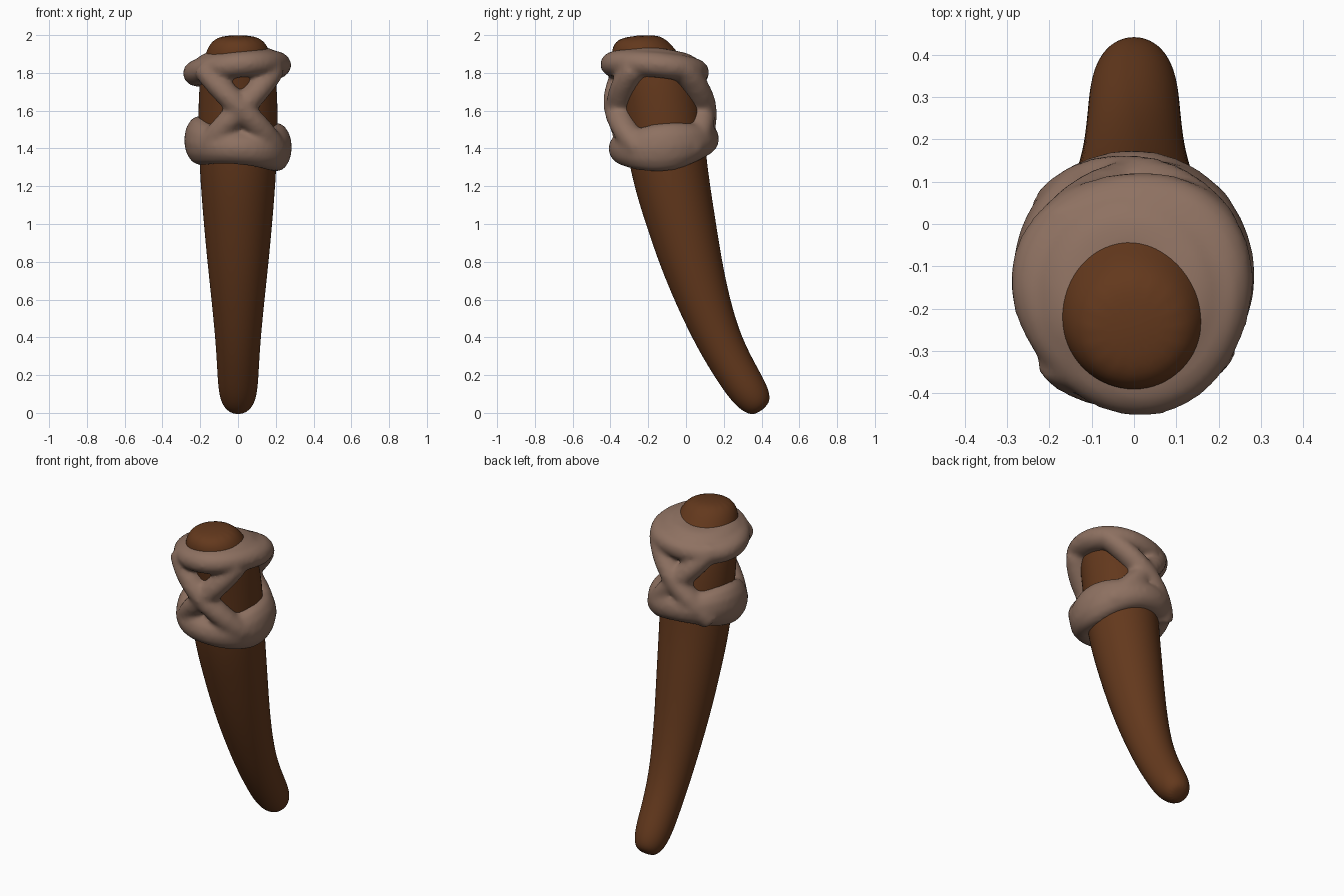
import bpy, bmesh
from math import sin, cos, pi, radians
from mathutils import Vector

if "Cube" in bpy.data.objects:
    bpy.data.objects.remove(bpy.data.objects["Cube"])


def material(name, rgb):
    m = bpy.data.materials.new(name)
    m.diffuse_color = (*rgb, 1)
    m.use_nodes = True
    m.node_tree.nodes["Principled BSDF"].inputs["Base Color"].default_value = m.diffuse_color
    return m


def loft(bm, rings, closed=False):
    rows = [[bm.verts.new(p) for p in r] for r in rings]
    n = len(rows[0])
    pairs = list(zip(rows, rows[1:])) + ([(rows[-1], rows[0])] if closed else [])
    for a, b in pairs:
        for i in range(n):
            bm.faces.new((a[i], a[(i + 1) % n], b[(i + 1) % n], b[i]))
    if not closed:
        bm.faces.new(rows[0][::-1])
        bm.faces.new(rows[-1])


def finish(bm, name, mat):
    bmesh.ops.recalc_face_normals(bm, faces=bm.faces)
    me = bpy.data.meshes.new(name)
    bm.to_mesh(me)
    bm.free()
    me.materials.append(mat)
    me.shade_smooth()
    ob = bpy.data.objects.new(name, me)
    bpy.context.collection.objects.link(ob)
    return ob


# Curved, tapering handle: axis y, axis z, radius
axis = [(.405, .016, .045), (.38, .047, .085), (.33, .115, .106), (.262, .22, .112),
        (.168, .39, .122), (.082, .62, .146), (.022, .82, .168), (-.028, 1.02, .187),
        (-.095, 1.3, .21), (-.125, 1.6, .217), (-.165, 1.78, .207), (-.21, 1.87, .185),
        (-.24, 1.95, .16), (-.25, 2.0, .10)]
rings = []
for i, (y, z, r) in enumerate(axis):
    a, b = axis[max(i - 1, 0)], axis[min(i + 1, len(axis) - 1)]
    t = Vector((0, b[0] - a[0], b[1] - a[1])).normalized()
    if z > 1.8:
        t = Vector((0, -.08, 1)).normalized()
    side = Vector((0, t.z, -t.y))
    rings.append([Vector((r * cos(k * pi / 8), y, z)) + side * r * sin(k * pi / 8)
                  for k in range(16)])
bm = bmesh.new()
loft(bm, rings)
handle = finish(bm, "handle", material("wood", (.125, .04, .012)))
sub = handle.modifiers.new("round", 'SUBSURF')
sub.levels = sub.render_levels = 2


# Wrapped binding: angle 0 faces front, positive turns toward +x
def strap(bm, points, closed=False):
    rings = []
    for i, (ang, z, rad, thick, high) in enumerate(points):
        out = Vector((sin(ang), -cos(ang), 0))
        around = Vector((cos(ang), sin(ang), 0))
        c = Vector((0, -.12 - .1 * (z - 1.45), z)) + out * rad
        n = points[(i + 1) % len(points)] if closed else points[min(i + 1, len(points) - 1)]
        p = points[i - 1] if closed else points[max(i - 1, 0)]
        da = (n[0] - p[0] + pi) % (2 * pi) - pi
        run = (around * da * rad + Vector((0, 0, n[1] - p[1]))).normalized()
        up = out.cross(run)
        rings.append([c + out * thick * cos(k * pi / 6) + up * high * sin(k * pi / 6)
                      for k in range(12)])
    loft(bm, rings, closed)


bm = bmesh.new()
turn = [k * pi / 20 for k in range(40)]
# lower band, upper band and the lip that covers the top edge
strap(bm, [(a, 1.425 - .025 * cos(a) - .018 * sin(a),
            .21 + .006 * sin(2 * a + 1), .082, .108 - .022 * cos(2 * a)) for a in turn], True)
strap(bm, [(a, 1.822 + .022 * cos(a) + .022 * sin(a),
            .208 + .01 * sin(3 * a + 1), .08, .07) for a in turn], True)
strap(bm, [(a, 1.862 + .015 * cos(a) + .012 * sin(a), .115, .115, .062) for a in turn], True)
# crossing straps on the front and the back
for mid, low, wide in ((.07, 1.40, .066), (pi, 1.39, .066)):
    for s in (-1, 1):
        strap(bm, [(mid + s * radians(-52 + 10.4 * k), 1.82 + (low - 1.82) * k / 10,
                    .215 + .012 * (s > 0), .075, wide) for k in range(11)])
wrap = finish(bm, "binding_wrap", material("cord", (.27, .165, .12)))
rm = wrap.modifiers.new("blend", 'REMESH')
rm.mode = 'VOXEL'
rm.voxel_size = .014
rm.use_smooth_shade = True
sm = wrap.modifiers.new("soften", 'SMOOTH')
sm.factor = .5
sm.iterations = 10
